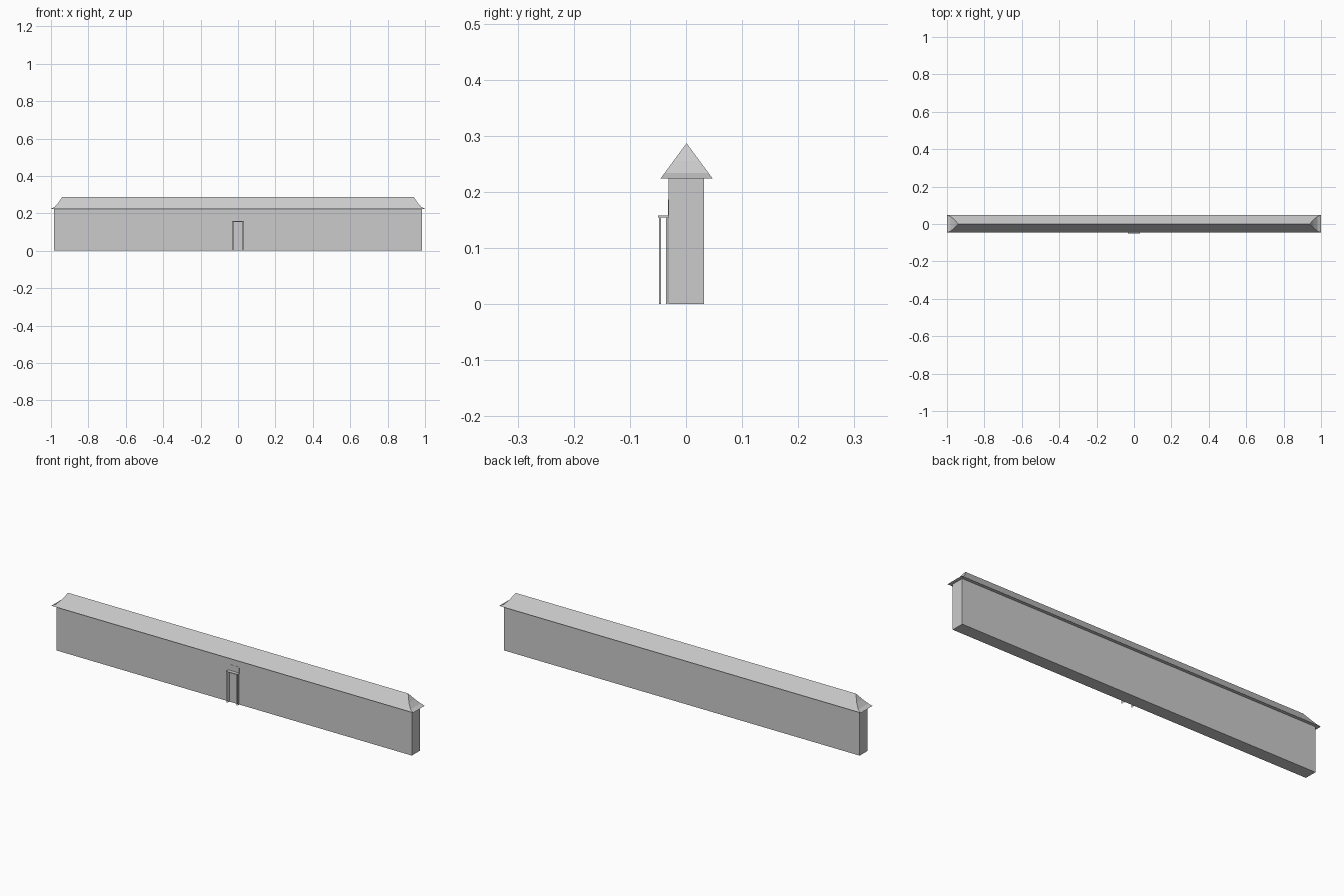
import bpy, bmesh

if "Cube" in bpy.data.objects:
    bpy.data.objects.remove(bpy.data.objects["Cube"])


def box(name, x0, x1, y0, y1, z0, z1):
    bm = bmesh.new()
    bmesh.ops.create_cube(bm, size=1)
    for v in bm.verts:
        v.co.x = x0 if v.co.x < 0 else x1
        v.co.y = y0 if v.co.y < 0 else y1
        v.co.z = z0 if v.co.z < 0 else z1
    return finish(name, bm)


def finish(name, bm):
    bmesh.ops.recalc_face_normals(bm, faces=bm.faces)
    me = bpy.data.meshes.new(name)
    bm.to_mesh(me)
    bm.free()
    ob = bpy.data.objects.new(name, me)
    bpy.context.collection.objects.link(ob)
    return ob


# Long narrow hall
box("hall_walls", -0.983, 0.983, -0.031, 0.032, 0, 0.225)

# Hipped roof: straight long slopes, ends flaring outwards at the eaves
CY, HALF, EAVE, RIDGE = 0.001, 0.0465, 0.224, 0.287
levels = [(0, 1.0), (0.15, 0.981), (0.5, 0.961), (1, 0.94)]  # (height fraction, half length)
bm = bmesh.new()
rings = []
for t, hx in levels[:-1]:
    hy, z = HALF * (1 - t), EAVE + (RIDGE - EAVE) * t
    rings.append([bm.verts.new((sx * hx, CY + sy * hy, z))
                  for sx, sy in ((-1, -1), (1, -1), (1, 1), (-1, 1))])
left, right = [bm.verts.new((s * levels[-1][1], CY, RIDGE)) for s in (-1, 1)]
bm.faces.new(rings[0])
for a, b in zip(rings, rings[1:]):
    for i in range(4):
        j = (i + 1) % 4
        bm.faces.new((a[i], a[j], b[j], b[i]))
a, b, c, d = rings[-1]
bm.faces.new((a, b, right, left))
bm.faces.new((c, d, left, right))
bm.faces.new((b, c, right))
bm.faces.new((d, a, left))
finish("hip_roof", bm)

# Entrance porch: four thin posts and a flat canopy
for side, sx in (("left", -1), ("right", 1)):
    for row, y in (("front", -0.0465), ("back", -0.0345)):
        x = sx * 0.027
        box(f"porch_post_{row}_{side}", x - 0.0018, x + 0.0018, y - 0.0015, y + 0.0015, 0, 0.156)
box("porch_canopy", -0.031, 0.031, -0.05, -0.030, 0.155, 0.158)

# Panel with clipped top corners on the wall above the canopy
bm = bmesh.new()
outline = [(-0.029, 0.156), (0.029, 0.156), (0.029, 0.182),
           (0.024, 0.187), (-0.024, 0.187), (-0.029, 0.182)]
face = bm.faces.new([bm.verts.new((x, -0.032, z)) for x, z in outline])
ext = bmesh.ops.extrude_face_region(bm, geom=[face])
for v in ext["geom"]:
    if isinstance(v, bmesh.types.BMVert):
        v.co.y = -0.030
finish("porch_wall_panel", bm)
